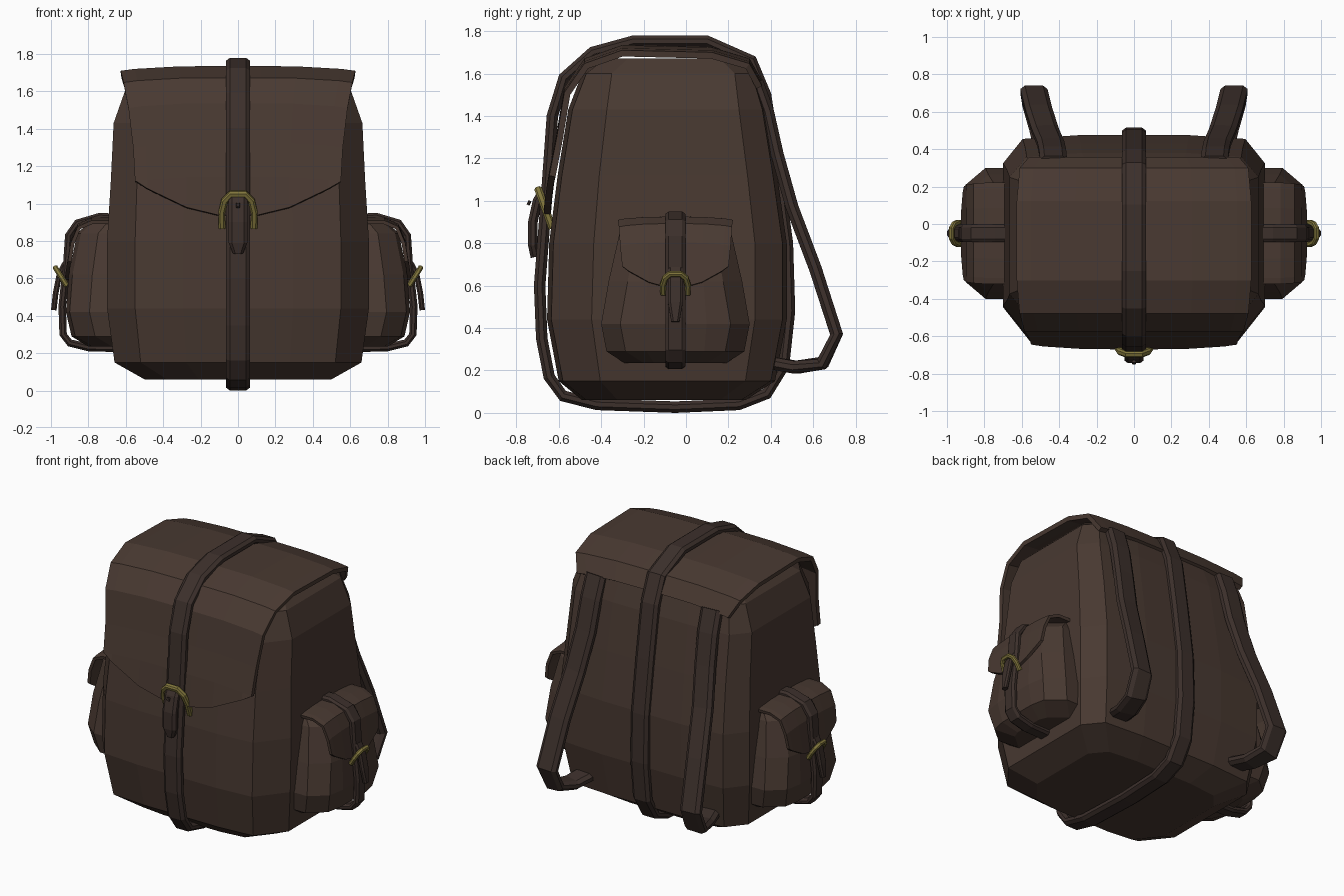
import bpy, bmesh
from mathutils import Vector, Matrix

if "Cube" in bpy.data.objects:
    bpy.data.objects.remove(bpy.data.objects["Cube"])


def material(name, rgb):
    m = bpy.data.materials.new(name)
    m.diffuse_color = (*rgb, 1)
    m.use_nodes = True
    m.node_tree.nodes["Principled BSDF"].inputs["Base Color"].default_value = m.diffuse_color
    return m


LEATHER = material("leather", (0.066, 0.041, 0.031))
STRAP = material("strap_leather", (0.045, 0.029, 0.024))
BRASS = material("brass", (0.22, 0.18, 0.045))
# Pocket space: local front (-y) points along +x of the bag
SIDE = Matrix.Translation((0, -0.05, 0)) @ Matrix(((0, -1, 0, 0), (1, 0, 0, 0), (0, 0, 1, 0), (0, 0, 0, 1)))
ID = Matrix.Identity(4)


def finish(name, bm, mat, xf=ID, mirror=False):
    bm.transform(xf)
    bmesh.ops.recalc_face_normals(bm, faces=bm.faces)
    me = bpy.data.meshes.new(name)
    bm.to_mesh(me)
    bm.free()
    me.materials.append(mat)
    ob = bpy.data.objects.new(name, me)
    bpy.context.collection.objects.link(ob)
    if mirror:
        ob.modifiers.new("mirror", "MIRROR").use_mirror_merge = False
    return ob


def skin(bm, rings, closed=False):
    """Join equal vertex rings with quads; cap the ends when open."""
    vs = [[bm.verts.new(p) for p in r] for r in rings]
    n = len(vs[0])
    for a, b in zip(vs, vs[1:] + vs[:1] if closed else vs[1:]):
        for i in range(n):
            bm.faces.new((a[i], a[(i + 1) % n], b[(i + 1) % n], b[i]))
    if not closed:
        bm.faces.new(vs[0][::-1])
        bm.faces.new(vs[-1])


def bag(name, levels, xf=ID, mirror=False):
    """Loft chamfered sections: z, half width, front y, back y, corner."""
    rings = []
    for z, h, f, b, c in levels:
        half = [(h * 0.42, f), (h - c, f + 0.02), (h, f + 1.4 * c),
                (h, b - c), (h - 0.7 * c, b - 0.02), (h * 0.42, b)]
        rings.append([(x, y, z) for x, y in half] + [(-x, y, z) for x, y in half[::-1]])
    bm = bmesh.new()
    skin(bm, rings)
    return finish(name, bm, LEATHER, xf, mirror)


def flap(name, rows, rise, drop, thick, xf=ID, mirror=False):
    """Draped sheet: rows of half width, y, z; the hem curves up at its ends."""
    us = (-1, -0.88, -0.5, -0.2, 0.2, 0.5, 0.88, 1)
    bm = bmesh.new()
    grid = []
    for i, (h, y, z) in enumerate(rows):
        last = i == len(rows) - 1
        grid.append([bm.verts.new((u * h, y + (drop * u ** 4 if last else 0),
                                   z + (rise * u * u if last else -drop * u ** 4))) for u in us])
    for a, b in zip(grid, grid[1:]):
        for i in range(len(us) - 1):
            bm.faces.new((a[i], a[i + 1], b[i + 1], b[i]))
    ob = finish(name, bm, LEATHER, xf, mirror)
    s = ob.modifiers.new("thickness", "SOLIDIFY")
    s.thickness, s.offset = thick, 0
    return ob


def strap(name, path, width, thick, closed=False, round_end=False, xf=ID, mirror=False, mat=STRAP):
    """Sweep a chamfered band along points x, y, z; the width runs along x."""
    pts = [Vector(p) for p in path]
    n = len(pts)
    rings = []
    for i, p in enumerate(pts):
        a = pts[(i - 1) % n] if closed or i else p
        b = pts[(i + 1) % n] if closed or i < n - 1 else p
        t = (b - a).normalized()
        side = (Vector((1, 0, 0)) - t * t.x).normalized()
        up = side.cross(t)
        w = width / 2 * (0.55 if round_end and i == n - 1 else 1)
        h, e = thick / 2, min(thick * 0.4, w * 0.5)
        prof = ((-w, -h * 0.4), (-w + e, -h), (w - e, -h), (w, -h * 0.4),
                (w, h * 0.4), (w - e, h), (-w + e, h), (-w, h * 0.4))
        rings.append([p + side * u + up * v for u, v in prof])
    bm = bmesh.new()
    skin(bm, rings, closed)
    return finish(name, bm, mat, xf, mirror)


def buckle(name, centre, w, top, bottom, r, xf=ID, mirror=False):
    """Tilted arch of brass rod; top and bottom are (y, z)."""
    path = []
    for u, v in ((-1, 0), (-1.03, 0.45), (-0.85, 0.8), (-0.45, 1), (0.45, 1), (0.85, 0.8), (1.03, 0.45), (1, 0)):
        y, z = (b + (t - b) * v for t, b in zip(top, bottom))
        path.append(Vector((centre + u * w, y, z)))
    normal = Vector((0, top[1] - bottom[1], bottom[0] - top[0])).normalized()
    rings = []
    for i, p in enumerate(path):
        t = (path[min(i + 1, 7)] - path[max(i - 1, 0)]).normalized()
        s = t.cross(normal)
        rings.append([p + (s * a + normal * b) * r for a, b in
                      ((1, 0.5), (0.5, 1), (-0.5, 1), (-1, 0.5), (-1, -0.5), (-0.5, -1), (0.5, -1), (1, -0.5))])
    bm = bmesh.new()
    skin(bm, rings)
    return finish(name, bm, BRASS, xf, mirror)


def yz(points):
    return [(0, y, z) for y, z in points]


# Main compartment and its lid
bag("main_body", [
    (0.06, 0.50, -0.49, 0.28, 0.12), (0.15, 0.66, -0.60, 0.42, 0.14),
    (0.44, 0.70, -0.655, 0.475, 0.15), (0.80, 0.70, -0.645, 0.475, 0.15),
    (1.12, 0.68, -0.605, 0.43, 0.14), (1.43, 0.665, -0.555, 0.38, 0.13),
    (1.60, 0.605, -0.49, 0.33, 0.10), (1.67, 0.53, -0.40, 0.25, 0.09)])
flap("top_flap", [
    (0.56, 0.345, 1.56), (0.61, 0.29, 1.66), (0.625, 0.12, 1.71), (0.625, -0.30, 1.72),
    (0.61, -0.47, 1.66), (0.585, -0.56, 1.53), (0.56, -0.595, 1.32),
    (0.55, -0.63, 1.14), (0.55, -0.655, 0.93)], 0.19, 0.025, 0.03)

# Strap around the bag with buckle and hanging end
strap("main_strap", yz([
    (0.10, 1.752), (-0.25, 1.752), (-0.44, 1.70), (-0.575, 1.58), (-0.63, 1.40), (-0.655, 1.05),
    (-0.69, 0.60), (-0.68, 0.35), (-0.645, 0.17), (-0.58, 0.08), (-0.42, 0.04), (-0.05, 0.027),
    (0.25, 0.04), (0.38, 0.09), (0.46, 0.22), (0.488, 0.48), (0.478, 0.80),
    (0.43, 1.15), (0.375, 1.50), (0.31, 1.66)]), 0.13, 0.054, closed=True)
strap("main_strap_end", yz([(-0.67, 1.05), (-0.70, 1.0), (-0.722, 0.90), (-0.722, 0.79), (-0.71, 0.735)]),
      0.10, 0.045, round_end=True)
buckle("main_buckle", 0, 0.085, (-0.695, 1.05), (-0.63, 0.87), 0.018)
strap("main_buckle_pin", yz([(-0.735, 1.0), (-0.745, 0.98)]), 0.02, 0.015)

# Side pockets, built on the right and mirrored
bag("side_pockets", [
    (0.235, 0.24, -0.80, -0.55, 0.09), (0.29, 0.325, -0.89, -0.55, 0.09),
    (0.42, 0.35, -0.92, -0.55, 0.09), (0.62, 0.315, -0.905, -0.55, 0.09),
    (0.84, 0.265, -0.86, -0.55, 0.08), (0.895, 0.235, -0.80, -0.55, 0.07)], SIDE, True)
flap("pocket_flaps", [
    (0.27, -0.64, 0.915), (0.27, -0.78, 0.915), (0.265, -0.85, 0.885),
    (0.26, -0.885, 0.80), (0.25, -0.915, 0.59)], 0.10, 0.015, 0.02, SIDE, True)
strap("pocket_straps", yz([
    (-0.62, 0.925), (-0.74, 0.93), (-0.86, 0.895), (-0.905, 0.83), (-0.915, 0.68), (-0.94, 0.45),
    (-0.935, 0.30), (-0.90, 0.255), (-0.80, 0.23), (-0.62, 0.225)]), 0.095, 0.04, xf=SIDE, mirror=True)
strap("pocket_strap_ends", yz([(-0.925, 0.68), (-0.955, 0.62), (-0.975, 0.52), (-0.985, 0.43)]),
      0.07, 0.03, round_end=True, xf=SIDE, mirror=True)
buckle("pocket_buckles", 0, 0.057, (-0.975, 0.655), (-0.915, 0.56), 0.014, SIDE, True)

# Shoulder straps
strap("shoulder_straps", [
    (0.43, 0.335, 1.56), (0.435, 0.385, 1.42), (0.445, 0.43, 1.22), (0.475, 0.50, 0.97), (0.51, 0.61, 0.68),
    (0.535, 0.71, 0.37), (0.525, 0.645, 0.235), (0.49, 0.52, 0.215), (0.46, 0.40, 0.235)],
    0.145, 0.06, mirror=True)
